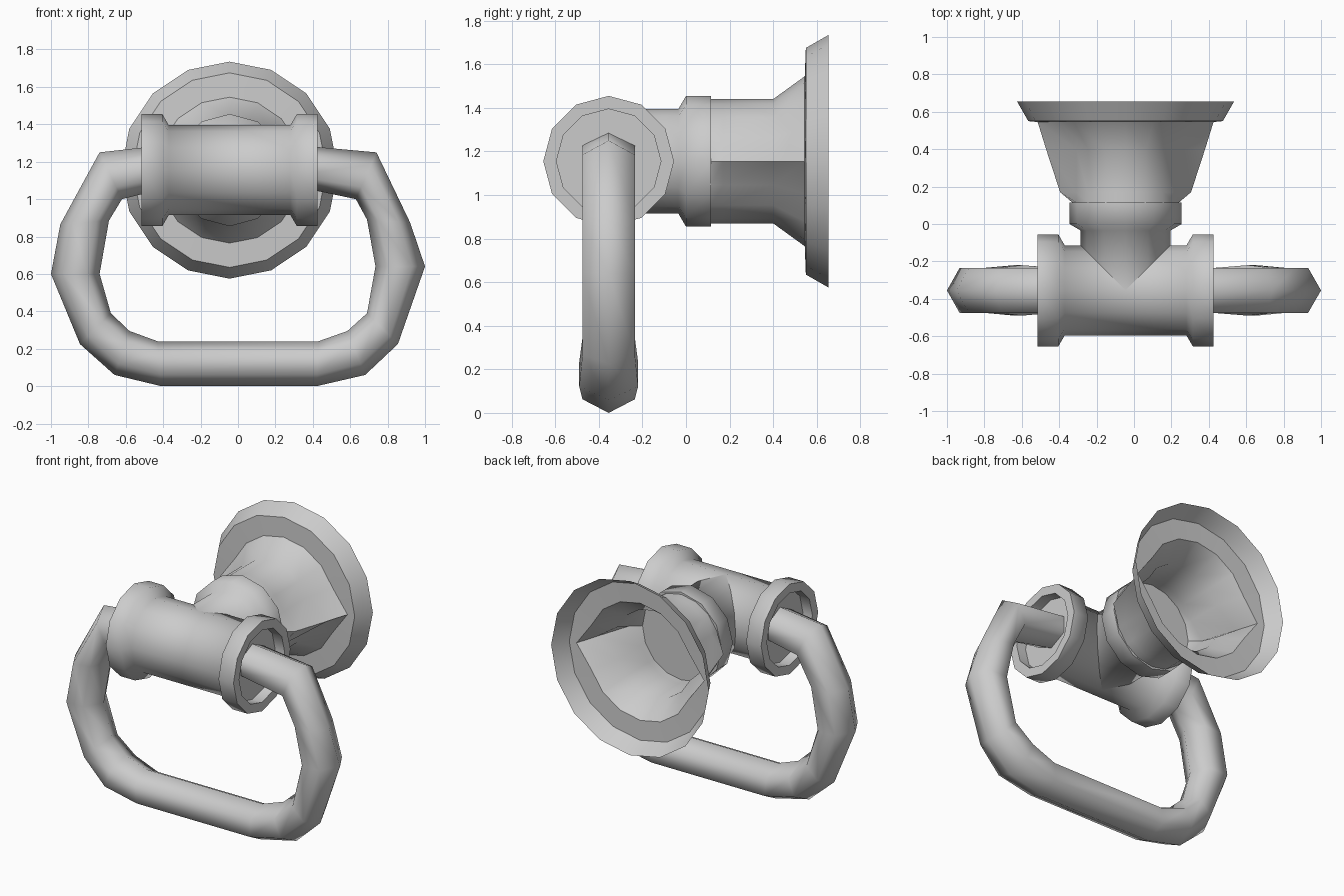
import bpy, bmesh, math
from mathutils import Vector

if "Cube" in bpy.data.objects:
    bpy.data.objects.remove(bpy.data.objects["Cube"])

metal = bpy.data.materials.new("light_grey")
metal.use_nodes = True
GREY = (0.6, 0.6, 0.6, 1)
metal.diffuse_color = GREY
metal.node_tree.nodes["Principled BSDF"].inputs["Base Color"].default_value = GREY

CX, CY, CZ = -0.045, -0.355, 1.155   # crossing point of barrel and branch


def skin(name, rings, cap_start=False, cap_end=False, sharp=50):
    """Bridge equal-sized closed rings of points into one smooth-shaded part."""
    bm = bmesh.new()
    loops = [[bm.verts.new(p) for p in ring] for ring in rings]
    for a, b in zip(loops, loops[1:]):
        n = len(a)
        for i in range(n):
            j = (i + 1) % n
            bm.faces.new((a[i], a[j], b[j], b[i]))
    if cap_start:
        bm.faces.new(loops[0])
    if cap_end:
        bm.faces.new(loops[-1])
    bmesh.ops.recalc_face_normals(bm, faces=bm.faces)
    mesh = bpy.data.meshes.new(name)
    bm.to_mesh(mesh)
    bm.free()
    mesh.materials.append(metal)
    obj = bpy.data.objects.new(name, mesh)
    bpy.context.collection.objects.link(obj)
    bpy.ops.object.select_all(action="DESELECT")
    obj.select_set(True)
    bpy.context.view_layer.objects.active = obj
    bpy.ops.object.shade_smooth_by_angle(angle=math.radians(sharp))
    return obj


def circle(axis, at, radius, sides):
    """Ring of points around the x or y axis through the crossing point."""
    pts = []
    for i in range(sides):
        a = math.tau * i / sides
        u, v = radius * math.cos(a), CZ + radius * math.sin(a)
        pts.append((at, CY + u, v) if axis == "x" else (CX + u, at, v))
    return pts


# Barrel with flanged, slightly recessed ends
half = [(0.40, 0.24), (0.47, 0.24), (0.47, 0.30), (0.36, 0.30), (0.325, 0.24)]
profile = [(-t, r) for t, r in half] + [(t, r) for t, r in reversed(half)]
skin("barrel", [circle("x", CX + t, r, 12) for t, r in profile], True, True, 65)

# Branch pipe with a collar
profile = [(CY, 0.24), (-0.035, 0.24), (0.0, 0.30), (0.115, 0.30)]
skin("branch_pipe", [circle("y", t, r, 12) for t, r in profile], True, True, 65)

# Open bell: round neck, side ribs, stepped rim
SIDES = 16
neck = [(0.115, 0.285), (0.17, 0.285), (0.40, 0.285), (0.545, 0.39)]
rib = [(0.115, 0.285), (0.17, 0.35), (0.40, 0.425), (0.545, 0.47)]
rings = []
for plain, raised in zip(neck, rib):
    ring = circle("y", *plain, SIDES)
    outer = circle("y", *raised, SIDES)
    for i in (0, SIDES // 2):
        ring[i] = outer[i]
    rings.append(ring)
rings += [circle("y", 0.55, 0.52, SIDES), circle("y", 0.655, 0.58, SIDES)]
skin("bell", rings, sharp=40)

# Handle: six-sided bar, given by outer point, inner point and half width
right = [(0.30, 1.29, 0.30, 1.07, 0.12), (0.74, 1.25, 0.63, 1.0, 0.12),
         (0.92, 0.875, 0.69, 0.89, 0.12), (1.0, 0.64, 0.735, 0.64, 0.12),
         (0.855, 0.225, 0.69, 0.39, 0.12), (0.68, 0.06, 0.585, 0.295, 0.135),
         (0.42, 0, 0.43, 0.24, 0.12)]
left = [(-0.41, 0, -0.43, 0.24, 0.12), (-0.66, 0.06, -0.58, 0.295, 0.135),
        (-0.845, 0.225, -0.68, 0.39, 0.12), (-1.0, 0.6, -0.74, 0.6, 0.12),
        (-0.95, 0.865, -0.69, 0.885, 0.12), (-0.74, 1.25, -0.62, 1.0, 0.12),
        (-0.38, 1.29, -0.38, 1.06, 0.12)]
rings = []
for ox, oz, ix, iz, w in right + left:
    o, i = Vector((ox, CY, oz)), Vector((ix, CY, iz))
    side = Vector((0, w, 0))
    near, far = o.lerp(i, 0.26), o.lerp(i, 0.74)
    rings.append([o, near + side, far + side, i, far - side, near - side])
skin("handle", rings, True, True, 65)
